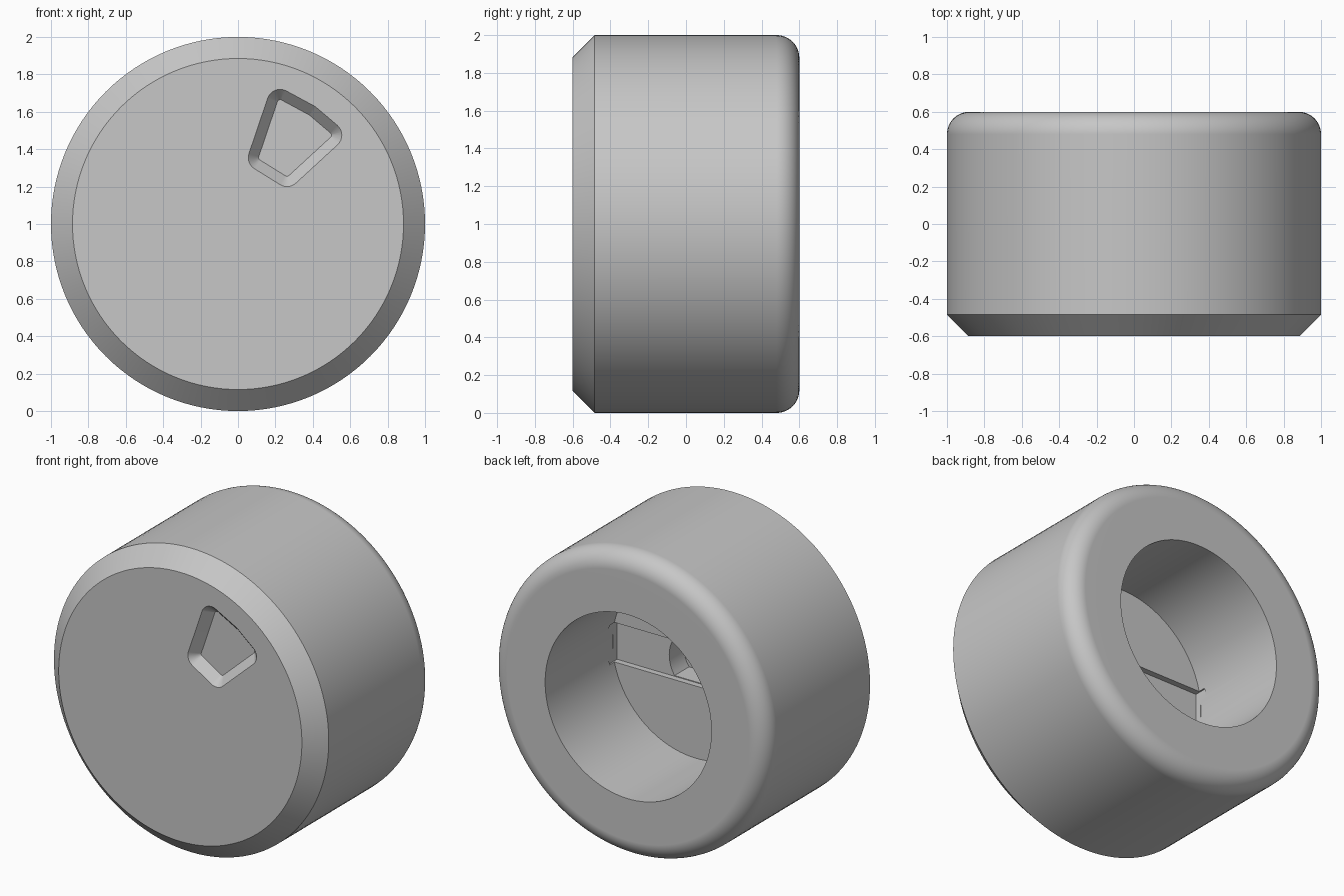
import bpy, bmesh, math
from mathutils import Vector

if "Cube" in bpy.data.objects:
    bpy.data.objects.remove(bpy.data.objects["Cube"], do_unlink=True)

grey = bpy.data.materials.new("light_grey")
grey.use_nodes = True
colour = (0.57, 0.57, 0.57, 1)
grey.diffuse_color = colour
grey.node_tree.nodes["Principled BSDF"].inputs["Base Color"].default_value = colour


def make_object(name, bm):
    bmesh.ops.recalc_face_normals(bm, faces=bm.faces[:])
    mesh = bpy.data.meshes.new(name)
    bm.to_mesh(mesh)
    bm.free()
    mesh.materials.append(grey)
    obj = bpy.data.objects.new(name, mesh)
    bpy.context.collection.objects.link(obj)
    return obj


def loft(name, near, far, y_near, y_far):
    """Closed solid between two matching x-z outlines."""
    bm = bmesh.new()
    a = [bm.verts.new((x, y_near, z)) for x, z in near]
    b = [bm.verts.new((x, y_far, z)) for x, z in far]
    bm.faces.new(a)
    bm.faces.new(b)
    n = len(a)
    for i in range(n):
        j = (i + 1) % n
        bm.faces.new((a[i], a[j], b[j], b[i]))
    return make_object(name, bm)


def rounded(core, radius, steps=8):
    """Offset a counter-clockwise convex outline outwards with round corners."""
    pts = []
    n = len(core)
    for i in range(n):
        p, c, q = (Vector(core[k % n]) for k in (i - 1, i, i + 1))
        e1, e2 = c - p, q - c
        a1 = math.atan2(-e1.x, e1.y)
        a2 = math.atan2(-e2.x, e2.y)
        turn = (a2 - a1) % math.tau
        for s in range(steps + 1):
            a = a1 + turn * s / steps
            pts.append((c.x + radius * math.cos(a), c.y + radius * math.sin(a)))
    return pts


# Knob body: turned profile with front chamfer, rounded back edge and bore
FILLET = 0.12
BORE, FLOOR = 0.605, -0.1
profile = [(0, -0.6), (0.885, -0.6), (1, -0.485)]
for i in range(13):
    t = math.pi / 2 * i / 12
    profile.append((1 - FILLET + FILLET * math.cos(t), 0.6 - FILLET + FILLET * math.sin(t)))
profile += [(BORE, 0.6), (BORE, FLOOR), (0, FLOOR)]

bm = bmesh.new()
verts = [bm.verts.new((r, y, 1)) for r, y in profile]
edges = [bm.edges.new(pair) for pair in zip(verts, verts[1:])]
bmesh.ops.spin(bm, geom=verts + edges, cent=(0, 0, 1), axis=(0, 1, 0),
               angle=math.tau, steps=128)
bmesh.ops.remove_doubles(bm, verts=bm.verts[:], dist=1e-4)
body = make_object("knob_body", bm)

# Pointer recess in the front, with sloping walls
core = [(0.125, 1.355), (0.262, 1.27), (0.485, 1.475), (0.373, 1.57), (0.225, 1.65)]
DEPTH, SLOPE, INNER = 0.06, 0.055, 0.015
recess = loft("recess_cutter", rounded(core, INNER + 2 * SLOPE), rounded(core, INNER),
              -0.6 - DEPTH, -0.6 + DEPTH)

# Shallow slot across the bore floor, with a centre hole as tall as the slot
HALF, SLOT = 0.13, 0.04
outline = [(-0.6, 1 - HALF), (0.6, 1 - HALF), (0.6, 1 + HALF), (-0.6, 1 + HALF)]
slot = loft("slot_cutter", outline, outline, FLOOR - SLOT, FLOOR + 0.05)
hole_outline = []
LIMIT = math.asin(0.125 / 0.22)
for start in (-LIMIT, math.pi - LIMIT):
    for i in range(17):
        a = start + 2 * LIMIT * i / 16
        hole_outline.append((0.22 * math.cos(a), 1 + 0.22 * math.sin(a)))
hole = loft("hole_cutter", hole_outline, hole_outline, FLOOR - 0.19, FLOOR + 0.04)

# Cut the recesses and bake the result
cutters = [recess, slot, hole]
for cutter in cutters:
    cutter.hide_render = True
    mod = body.modifiers.new("cut", "BOOLEAN")
    mod.operation = "DIFFERENCE"
    mod.solver = "EXACT"
    mod.object = cutter
graph = bpy.context.evaluated_depsgraph_get()
result = bpy.data.meshes.new_from_object(body.evaluated_get(graph))
body.modifiers.clear()
body.data = result
for cutter in cutters:
    bpy.data.objects.remove(cutter, do_unlink=True)

# Smooth curved walls, keep sharp rims and truly flat caps
bpy.ops.object.select_all(action="DESELECT")
body.select_set(True)
bpy.context.view_layer.objects.active = body
bpy.ops.object.shade_smooth_by_angle(angle=math.radians(25))
weighted = body.modifiers.new("flat_caps", "WEIGHTED_NORMAL")
weighted.keep_sharp = True
